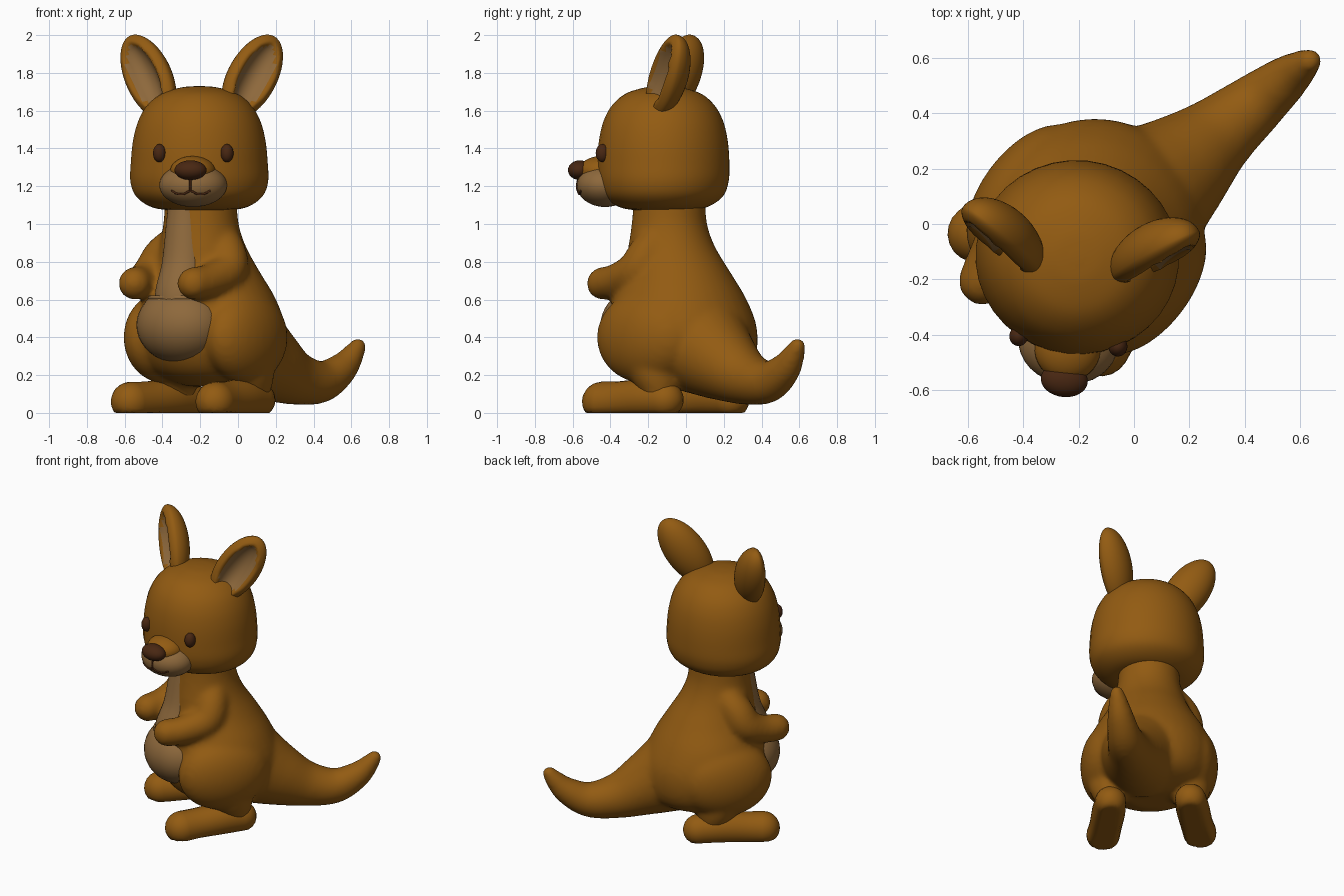
import bpy, bmesh, math
from mathutils import Vector, Matrix

if "Cube" in bpy.data.objects:
    bpy.data.objects.remove(bpy.data.objects["Cube"])

def material(name, rgb):
    m = bpy.data.materials.new(name)
    m.diffuse_color = (*rgb, 1)
    m.use_nodes = True
    m.node_tree.nodes["Principled BSDF"].inputs["Base Color"].default_value = m.diffuse_color
    return m

FUR = material("fur", (0.29, 0.105, 0.006))
TAN = material("tan", (0.27, 0.14, 0.045))
DARK = material("dark", (0.065, 0.020, 0.006))

# Local frames: x = animal's left, -y = forward. The head is turned against the body.
BODY = Matrix.Translation((-0.16, -0.04, 0)) @ Matrix.Rotation(math.radians(-36.9), 4, 'Z')
HEAD = Matrix.Translation((-0.205, -0.12, 0)) @ Matrix.Rotation(math.radians(-6), 4, 'Z')
WORLD = Matrix.Identity(4)

def finish(name, bm, mats, frame):
    bmesh.ops.recalc_face_normals(bm, faces=bm.faces)
    me = bpy.data.meshes.new(name)
    bm.to_mesh(me)
    bm.free()
    me.transform(frame)
    for m in mats:
        me.materials.append(m)
    for p in me.polygons:
        p.use_smooth = True
    ob = bpy.data.objects.new(name, me)
    bpy.context.collection.objects.link(ob)
    return ob

def spline(rows, n=6):
    """Catmull-Rom resampling of equal-length tuples."""
    rows = [Vector(r) for r in rows]
    out = []
    for i in range(len(rows) - 1):
        p0, p1, p2 = rows[max(i - 1, 0)], rows[i], rows[i + 1]
        p3 = rows[min(i + 2, len(rows) - 1)]
        for k in range(n):
            t = k / n
            out.append(0.5 * (2 * p1 + (p2 - p0) * t + (2 * p0 - 5 * p1 + 4 * p2 - p3) * t * t
                              + (3 * p1 - p0 - 3 * p2 + p3) * t ** 3))
    return out + [rows[-1]]

def skin(name, rings, mat, frame):
    bm = bmesh.new()
    vs = [[bm.verts.new(p) for p in r] for r in rings]
    n = len(vs[0])
    for a, b in zip(vs, vs[1:]):
        for i in range(n):
            bm.faces.new((a[i], a[(i + 1) % n], b[(i + 1) % n], b[i]))
    bm.faces.new(vs[0])
    bm.faces.new(vs[-1])
    return finish(name, bm, [mat], frame)

def stack(name, rows, mat, frame, sides=36):
    """Horizontal ellipses: (z, y centre, half width, half depth)."""
    ang = [2 * math.pi * i / sides for i in range(sides)]
    return skin(name, [[(a * math.cos(t), y + b * math.sin(t), z) for t in ang]
                       for z, y, a, b in spline(rows)], mat, frame)

def tube(name, pts, mat, frame, floor=None, sides=24):
    """Round-ended tube through (x, y, z, radius)."""
    rows = [(Vector(r[:3]), r[3]) for r in spline(pts)]
    tan = [(rows[min(i + 1, len(rows) - 1)][0] - rows[max(i - 1, 0)][0]).normalized()
           for i in range(len(rows))]
    full = [(p, r, t) for (p, r), t in zip(rows, tan)]
    caps = [math.radians(d) for d in (18, 36, 54, 72, 86)]
    (p, r, t), (q, s, u) = full[0], full[-1]
    head = [(p - t * r * math.sin(c), r * math.cos(c), t) for c in reversed(caps)]
    tail = [(q + u * s * math.sin(c), s * math.cos(c), u) for c in caps]
    rot, prev, rings = Vector((0, 0, 1)).rotation_difference(t), t, []
    for p, r, t in head + full + tail:
        rot = prev.rotation_difference(t) @ rot
        prev = t
        ring = [p + rot @ Vector((r * math.cos(a), r * math.sin(a), 0))
                for a in (2 * math.pi * i / sides for i in range(sides))]
        if floor is not None:
            for v in ring:
                v.z = max(v.z, floor)
        rings.append(ring)
    return skin(name, rings, mat, frame)

def ball(name, loc, rad, mat, frame, top=None):
    bm = bmesh.new()
    bmesh.ops.create_uvsphere(bm, u_segments=32, v_segments=20, radius=1)
    for v in bm.verts:
        v.co = Vector([c * r + o for c, r, o in zip(v.co, rad, loc)])
        if top is not None:
            v.co.z = min(v.co.z, top)
    return finish(name, bm, [mat], frame)

# Torso, tail, thighs and arms, fused into one soft body
torso = stack("body", [(1.13, -.06, .19, .19), (1.0, -.06, .20, .20), (.88, -.045, .23, .23),
                       (.75, -.01, .28, .28), (.60, .01, .36, .35), (.45, .03, .395, .39),
                       (.30, .05, .37, .37), (.20, .06, .29, .30), (.14, .06, .14, .15)], FUR, BODY)
parts = [torso, tube("tail", [(.02, .09, .35, .27), (.16, .20, .26, .205), (.30, .32, .185, .145),
                              (.44, .435, .165, .112), (.55, .525, .235, .085),
                              (.615, .575, .32, .058), (.635, .59, .355, .045)], FUR, WORLD)]
for s in (-1, 1):
    out = .03 if s < 0 else 0     # right arm held a little further out
    parts.append(ball("thigh", (s * .268, -.02, .40), (.165, .295, .245), FUR, BODY))
    parts.append(tube("shin", [(s * .25, .0, .30, .15), (s * .25, .05, .18, .125),
                               (s * .25, .07, .10, .09)], FUR, BODY))
    parts.append(tube("arm", [(s * .11, -.04, .94, .09),
                              (s * (.18 + out), -.07 - out, .84, .105),
                              (s * (.215 + out), -.12 - out, .75, .105),
                              (s * (.205 + out), -.26, .70, .090),
                              (s * (.18 + out), -.365, .685, .088)], FUR, BODY))
bpy.ops.object.select_all(action='DESELECT')
for p in parts:
    p.select_set(True)
bpy.context.view_layer.objects.active = torso
bpy.ops.object.join()
rm = torso.modifiers.new("fuse", 'REMESH')
rm.mode, rm.voxel_size, rm.use_smooth_shade = 'VOXEL', 0.016, True
sm = torso.modifiers.new("soften", 'SMOOTH')
sm.factor, sm.iterations = 0.5, 14

# Feet, the right one set further back and splayed outward
for s, side, back, splay in ((-1, "right", .07, .055), (1, "left", .01, 0)):
    tube(side + "_foot", [(s * .25, .09 + back, .07, .098),
                          (s * (.255 + splay * .3), -.04 + back, .075, .105),
                          (s * (.265 + splay * .7), -.20 + back, .065, .102),
                          (s * (.275 + splay), -.31 + back, .06, .105)], FUR, BODY, floor=0)

# Chest bib and pouch
tube("chest_bib", [(-.01, -.165, 1.08, .105), (-.01, -.175, .98, .11), (0, -.20, .78, .125),
                   (.01, -.24, .62, .145), (.01, -.24, .52, .14)], TAN, BODY)
ball("pouch", (.0, -.225, .465), (.255, .22, .205), TAN, BODY, top=.615)
tube("pouch_rim", [(.18 * math.cos(a), -.225 - .15 * math.sin(a), .61, .012)
                   for a in (math.pi * i / 8 for i in range(9))], TAN, BODY, sides=10)

# Head
stack("head", [(1.07, .0, .10, .10), (1.085, .0, .24, .22), (1.14, .0, .33, .31),
               (1.22, .0, .365, .345), (1.33, .0, .363, .35), (1.45, .0, .35, .34),
               (1.55, .0, .322, .315), (1.63, .0, .275, .27), (1.69, .0, .20, .20),
               (1.722, .0, .10, .10), (1.73, .0, .02, .02)], FUR, HEAD)
ball("muzzle", (0, -.31, 1.205), (.18, .15, .115), TAN, HEAD)
ball("nose_bridge", (0, -.33, 1.28), (.12, .12, .08), FUR, HEAD)
ball("nose", (0, -.445, 1.285), (.085, .062, .052), DARK, HEAD)
for s, side in ((-1, "right"), (1, "left")):
    ball(side + "_eye", (s * .18, -.305, 1.375), (.034, .036, .048), DARK, HEAD)

# Mouth line laid on the muzzle
def on_muzzle(x, z):
    return (x, -.31 - .15 * math.sqrt(1 - (x / .18) ** 2 - ((z - 1.205) / .115) ** 2), z, .006)
tube("mouth", [on_muzzle(x, z) for x, z in ((-.10, 1.175), (-.07, 1.16), (-.035, 1.16), (0, 1.175),
                                            (.035, 1.16), (.07, 1.16), (.10, 1.175))],
     DARK, HEAD, sides=8)
tube("lip_groove", [on_muzzle(0, z) for z in (1.175, 1.20, 1.24)], DARK, HEAD, sides=8)

# Cupped ears with full backs, tan inside
for s, side in ((-1, "right"), (1, "left")):
    base, tip = Vector((s * .17, -.045, 1.57)), Vector((s * .39, .125, 1.99))
    axis = (tip - base).normalized()
    wide = Vector((s * .85, .5, 0))
    wide = (wide - axis * wide.dot(axis)).normalized()
    front = wide.cross(axis)
    front *= -1 if front.y > 0 else 1
    bm = bmesh.new()
    bmesh.ops.create_uvsphere(bm, u_segments=40, v_segments=32, radius=1)
    for f in bm.faces:
        c = f.calc_center_median()
        f.material_index = int(c.y > 0 and (c.x / .58) ** 2 + (c.z / .76) ** 2 < 1)
    for v in bm.verts:
        x, y, z = v.co
        d = (x / .64) ** 2 + (z / .80) ** 2
        depth = (.065 if y > 0 else .115) * y - (.09 * (1 - d) ** 0.7 if y > 0 and d < 1 else 0)
        v.co = (base + tip) / 2 + axis * z * (tip - base).length / 2 + wide * x * .135 + front * depth
    finish(side + "_ear", bm, [FUR, TAN], HEAD)
